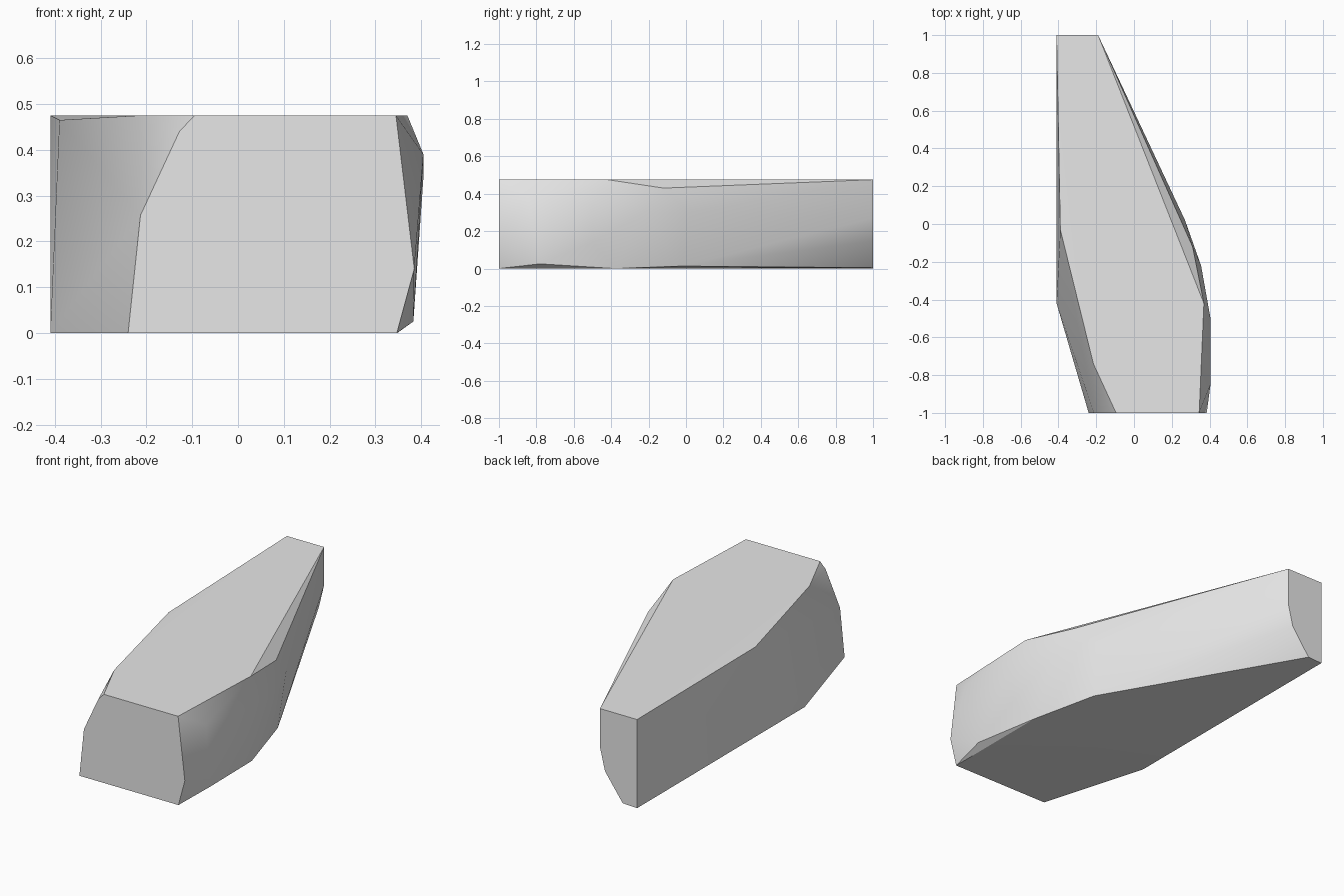
import bpy
import bmesh
import math

cube = bpy.data.objects.get("Cube")
if cube:
    bpy.data.objects.remove(cube, do_unlink=True)

# Plain grey stone
stone = bpy.data.materials.new("stone_grey")
stone.use_nodes = True
colour = (0.8, 0.8, 0.8, 1)
stone.diffuse_color = colour
stone.node_tree.nodes["Principled BSDF"].inputs["Base Color"].default_value = colour

TOP = 0.475

# Outlines of the flat top and the base
top_outline = [(-0.41, 1), (-0.19, 1), (0.37, -0.42), (0.345, -1),
               (-0.095, -1), (-0.215, -0.74)]
base_outline = [(-0.41, 1), (0.348, -0.38), (0.347, -1),
                (-0.24, -1), (-0.41, -0.42)]
corners = [(x, y, TOP) for x, y in top_outline]
corners += [(x, y, 0) for x, y in base_outline]

# Chipped corners of the narrow back end
corners += [(-0.19, 1, 0.27), (-0.22, 1, 0.147), (-0.325, 1, 0.004)]
# Bulging left flank, upper to lower
corners += [(0.31, -0.12, 0.43), (0.405, -0.85, 0.39), (0.405, -0.5, 0.34),
            (0.355, -0.22, 0.3), (0.27, 0.02, 0.3), (0.39, -0.5, 0.14),
            (0.385, -1, 0.14), (0.383, -0.78, 0.025), (0.25, -0.02, 0.013)]
# Right flank and its chipped front corner
corners += [(-0.39, -0.03, 0.465), (-0.128, -1, 0.44), (-0.213, -1, 0.257)]

# Wrap the corners into one solid block
bm = bmesh.new()
for corner in corners:
    bm.verts.new(corner)
hull = bmesh.ops.convex_hull(bm, input=bm.verts[:])
loose = {g for g in hull["geom_interior"] + hull["geom_unused"]
         if isinstance(g, bmesh.types.BMVert) and not g.link_faces}
bmesh.ops.delete(bm, geom=list(loose), context='VERTS')
bmesh.ops.dissolve_limit(bm, angle_limit=math.radians(1),
                         verts=bm.verts[:], edges=bm.edges[:])
bmesh.ops.recalc_face_normals(bm, faces=bm.faces[:])

mesh = bpy.data.meshes.new("rock_block")
bm.to_mesh(mesh)
bm.free()
mesh.materials.append(stone)
rock = bpy.data.objects.new("rock_block", mesh)
bpy.context.collection.objects.link(rock)

# Soft flanks with crisp rims
bpy.ops.object.select_all(action='DESELECT')
rock.select_set(True)
bpy.context.view_layer.objects.active = rock
bpy.ops.object.shade_smooth_by_angle(angle=math.radians(32))
